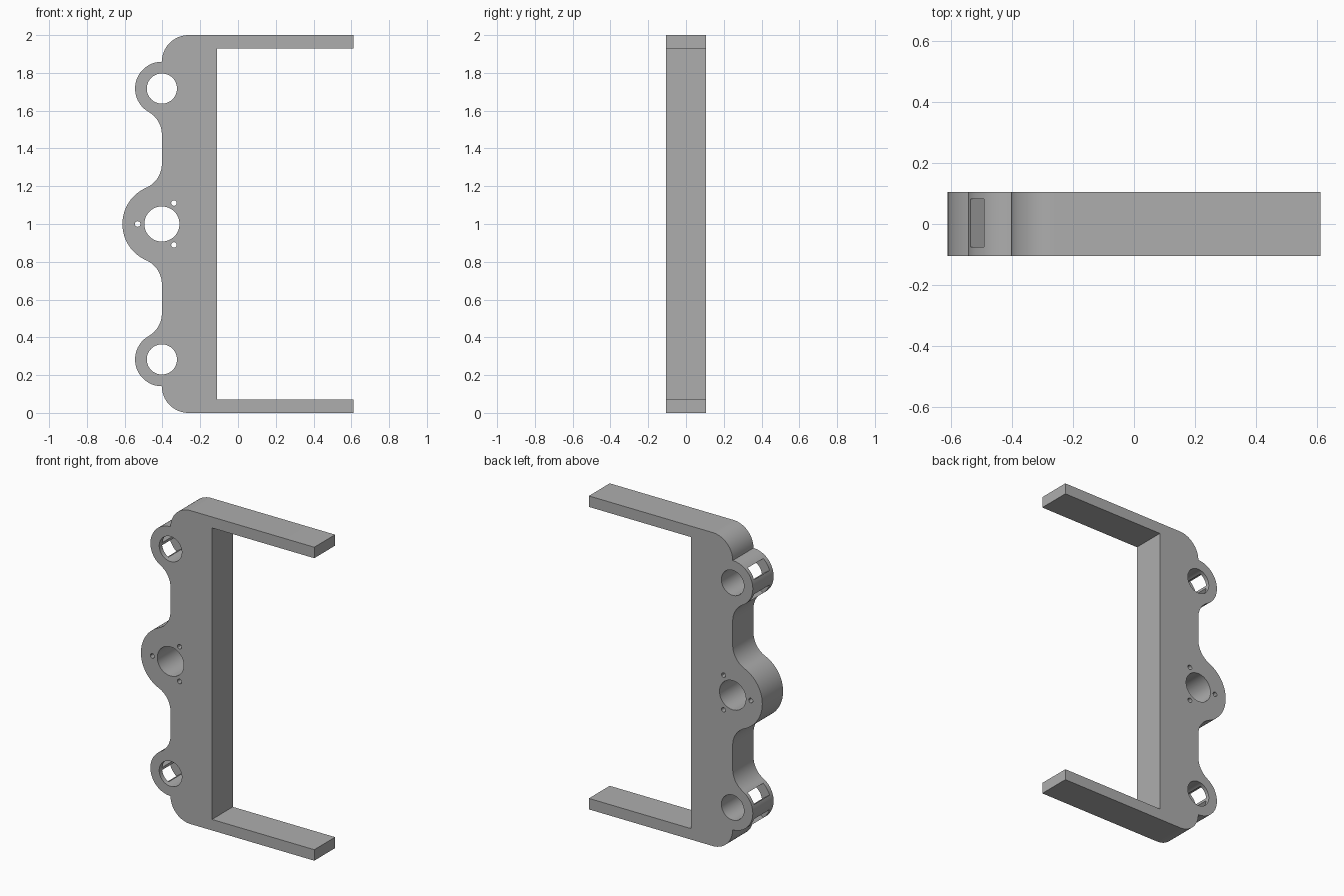
import bpy, bmesh
from math import radians, degrees, sin, cos, atan2, sqrt, pi
from mathutils import Matrix, Vector

cube = bpy.data.objects.get("Cube")
if cube:
    bpy.data.objects.remove(cube, do_unlink=True)

AXIS_X = -0.403            # line through the lug centres, also the spine's outer edge
INNER_X, TIP_X = -0.11, 0.612
DEPTH = 0.21
ARM = 0.07
MID_Z, LUG_Z = 1.0, 1.717
MID_R, LUG_R, FILLET = 0.209, 0.142, 0.14

grey = bpy.data.materials.new("plain grey")
grey.use_nodes = True
colour = (0.42, 0.42, 0.42, 1)
grey.diffuse_color = colour
grey.node_tree.nodes["Principled BSDF"].inputs["Base Color"].default_value = colour


def arc(x, z, r, start, end, n=20):
    angles = [radians(start + (end - start) * i / n) for i in range(n + 1)]
    return [(x + r * cos(a), z + r * sin(a)) for a in angles]


def new_object(name, bm):
    bmesh.ops.recalc_face_normals(bm, faces=bm.faces)
    mesh = bpy.data.meshes.new(name)
    bm.to_mesh(mesh)
    bm.free()
    mesh.materials.append(grey)
    obj = bpy.data.objects.new(name, mesh)
    bpy.context.collection.objects.link(obj)
    return obj


# Upper half of the outline, from the middle lug round to the arm
mid_rise = sqrt(MID_R ** 2 + 2 * MID_R * FILLET)
lug_rise = sqrt(LUG_R ** 2 + 2 * LUG_R * FILLET)
mid_angle = degrees(atan2(mid_rise, FILLET))
lug_angle = degrees(atan2(lug_rise, FILLET))
corner = 2 - LUG_Z - LUG_R
half = arc(AXIS_X, MID_Z, MID_R, 180, 180 - mid_angle)
half += arc(AXIS_X - FILLET, MID_Z + mid_rise, FILLET, -mid_angle, 0)[1:]
half += arc(AXIS_X - FILLET, LUG_Z - lug_rise, FILLET, 0, lug_angle)
half += arc(AXIS_X, LUG_Z, LUG_R, 180 + lug_angle, 90, 36)[1:]
half += arc(AXIS_X + corner, 2 - corner, corner, 180, 90)[1:]
half += [(TIP_X, 2), (TIP_X, 2 - ARM), (INNER_X, 2 - ARM)]
outline = half + [(x, 2 - z) for x, z in reversed(half[1:])]

# Bracket body: extruded outline
bm = bmesh.new()
face = bm.faces.new([bm.verts.new((x, -DEPTH / 2, z)) for x, z in outline])
extruded = bmesh.ops.extrude_face_region(bm, geom=[face])["geom"]
bmesh.ops.translate(bm, vec=(0, DEPTH, 0),
                    verts=[v for v in extruded if isinstance(v, bmesh.types.BMVert)])
bracket = new_object("bracket", bm)


def add_hole(bm, x, z, r, sides=48):
    matrix = Matrix.Translation((x, 0, z)) @ Matrix.Rotation(pi / 2, 4, "X")
    bmesh.ops.create_cone(bm, cap_ends=True, segments=sides, radius1=r, radius2=r,
                          depth=DEPTH * 2, matrix=matrix)


# Round holes and the three small screw holes
holes = bmesh.new()
for z in (LUG_Z, 2 - LUG_Z):
    add_hole(holes, AXIS_X, z, 0.08)
add_hole(holes, AXIS_X, MID_Z, 0.093)
for angle in (60, 180, 300):
    a = radians(angle)
    add_hole(holes, AXIS_X + 0.128 * cos(a), MID_Z + 0.128 * sin(a), 0.015, 12)

# Two windows through the outer wall of each end lug
windows = bmesh.new()
for z in (LUG_Z, 2 - LUG_Z):
    for angle in (-35, 35):
        matrix = (Matrix.Translation((AXIS_X, 0.003, z))
                  @ Matrix.Rotation(radians(180 + angle), 4, "Y")
                  @ Matrix.Translation((0.125, 0, 0))
                  @ Matrix.Diagonal(Vector((0.13, 0.157, 0.078, 1))))
        bmesh.ops.create_cube(windows, size=1, matrix=matrix)

for name, shape in (("hole_cutter", holes), ("window_cutter", windows)):
    cutter = new_object(name, shape)
    cutter.hide_render = True
    cutter.hide_viewport = True
    cut = bracket.modifiers.new(name, "BOOLEAN")
    cut.operation = "DIFFERENCE"
    cut.solver = "EXACT"
    cut.object = cutter

# Apply the cuts and shade the curved walls smoothly
graph = bpy.context.evaluated_depsgraph_get()
bracket_mesh = bpy.data.meshes.new_from_object(bracket.evaluated_get(graph))
bracket.modifiers.clear()
bracket.data = bracket_mesh
for name in ("hole_cutter", "window_cutter"):
    bpy.data.objects.remove(bpy.data.objects[name], do_unlink=True)
bpy.ops.object.select_all(action="DESELECT")
bracket.select_set(True)
bpy.context.view_layer.objects.active = bracket
bpy.ops.object.shade_smooth_by_angle(angle=radians(30))
